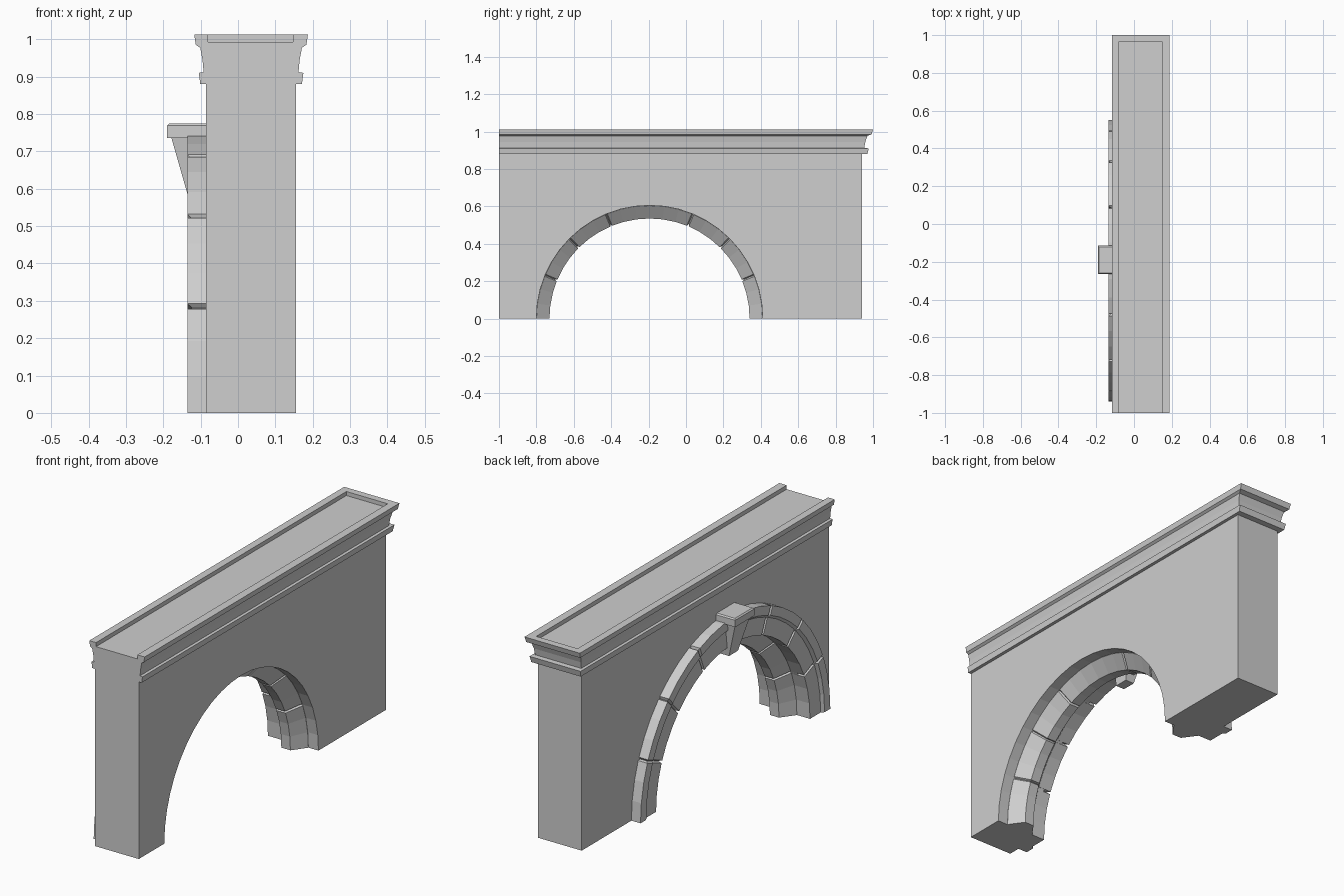
import bpy
import bmesh
from math import sin, cos, pi, radians

if "Cube" in bpy.data.objects:
    bpy.data.objects.remove(bpy.data.objects["Cube"], do_unlink=True)

stone = bpy.data.materials.new("pale_grey_stone")
stone.use_nodes = True
stone.diffuse_color = (0.62, 0.62, 0.62, 1)
stone.node_tree.nodes["Principled BSDF"].inputs["Base Color"].default_value = (0.62, 0.62, 0.62, 1)

LEFT, RIGHT, FRONT, BACK = -0.085, 0.155, -1.0, 0.94   # wall limits
CENTRE, RADIUS, SEGMENTS = -0.195, 0.605, 24           # arch opening
SPRING = 0.88                                          # underside of cornice


def finish(name, bm):
    bmesh.ops.recalc_face_normals(bm, faces=bm.faces)
    mesh = bpy.data.meshes.new(name)
    bm.to_mesh(mesh)
    bm.free()
    mesh.materials.append(stone)
    obj = bpy.data.objects.new(name, mesh)
    bpy.context.collection.objects.link(obj)
    return obj


def loft(bm, rings, closed=True):
    """Join equal rings of points with quads and return the vertex rings."""
    rows = [[bm.verts.new(p) for p in ring] for ring in rings]
    n = len(rows[0])
    for a, b in zip(rows, rows[1:]):
        for i in range(n if closed else n - 1):
            j = (i + 1) % n
            bm.faces.new((a[i], a[j], b[j], b[i]))
    return rows


def block(bm, levels):
    """Stack of rectangles: (x0, x1, y0, y1, z)."""
    rows = loft(bm, [[(x0, y0, z), (x1, y0, z), (x1, y1, z), (x0, y1, z)]
                     for x0, x1, y0, y1, z in levels])
    bm.faces.new(rows[0])
    bm.faces.new(rows[-1])


# Wall with the arched opening
outline = [(FRONT, 0), (FRONT, SPRING), (BACK, SPRING), (BACK, 0)]
for i in range(SEGMENTS + 1):
    a = pi * i / SEGMENTS
    outline.append((CENTRE + RADIUS * cos(a), RADIUS * sin(a)))
bm = bmesh.new()
sides = loft(bm, [[(x, y, z) for y, z in outline] for x in (LEFT, RIGHT)])
for side in sides:
    bm.faces.new(side)
finish("wall", bm)

# Cornice: moulded on three sides, cut flush at the front, with a sunken top
moulding = [(0, 0.88), (0.016, 0.88), (0.02, 0.91), (0.007, 0.912),
            (0.01, 0.945), (0.016, 0.977), (0.028, 0.985), (0.032, 1.012)]
levels = [(LEFT - o, RIGHT + o, BACK + 1.88 * o, z) for o, z in moulding]
levels += [(-0.08, 0.147, 0.965, 1.012), (-0.08, 0.147, 0.965, 0.992)]
bm = bmesh.new()
rows = loft(bm, [[(l, FRONT, z), (l, b, z), (r, b, z), (r, FRONT, z)]
                 for l, r, b, z in levels], closed=False)
bm.faces.new(rows[0])
bm.faces.new(rows[-1])
bm.faces.new([r[0] for r in rows] + [r[3] for r in reversed(rows)])
finish("cornice", bm)

# Arch stones: one section swept round the opening, pinched in at each joint
section = [(-0.07, 0.745), (-0.135, 0.745), (-0.135, 0.70), (-0.122, 0.688),
           (-0.122, 0.604), (-0.05, 0.604), (0.0, 0.535), (0.05, 0.535),
           (0.10, 0.604), (0.09, 0.64), (-0.07, 0.64)]
joints = [22.5, 45, 67.5, 112.5, 135, 157.5]
stations = [(180 * i / SEGMENTS, 0) for i in range(SEGMENTS + 1)
            if 180 * i / SEGMENTS not in joints]
for j in joints:
    stations += [(j - 0.6, 0), (j, 0.013), (j + 0.6, 0)]


def arch_ring(angle, depth):
    a = radians(angle)
    ring = []
    for x, r in section:
        x += depth if x < -0.1 else 0
        r += depth if r < 0.65 else -depth
        ring.append((x, CENTRE + r * cos(a), r * sin(a)))
    return ring


bm = bmesh.new()
rows = loft(bm, [arch_ring(a, d) for a, d in sorted(stations)])
bm.faces.new(rows[0])
bm.faces.new(rows[-1])
finish("arch_stones", bm)

# Keystone: tapered bracket under a bevelled cap
MID = -0.19
bm = bmesh.new()
block(bm, [(-0.128, -0.08, MID - 0.035, MID + 0.035, 0.56),
           (-0.178, -0.08, MID - 0.058, MID + 0.058, 0.735)])
finish("keystone_bracket", bm)
bm = bmesh.new()
block(bm, [(-0.19, -0.08, MID - 0.075, MID + 0.075, 0.735),
           (-0.19, -0.08, MID - 0.075, MID + 0.075, 0.769),
           (-0.184, -0.08, MID - 0.069, MID + 0.069, 0.775)])
finish("keystone_cap", bm)
